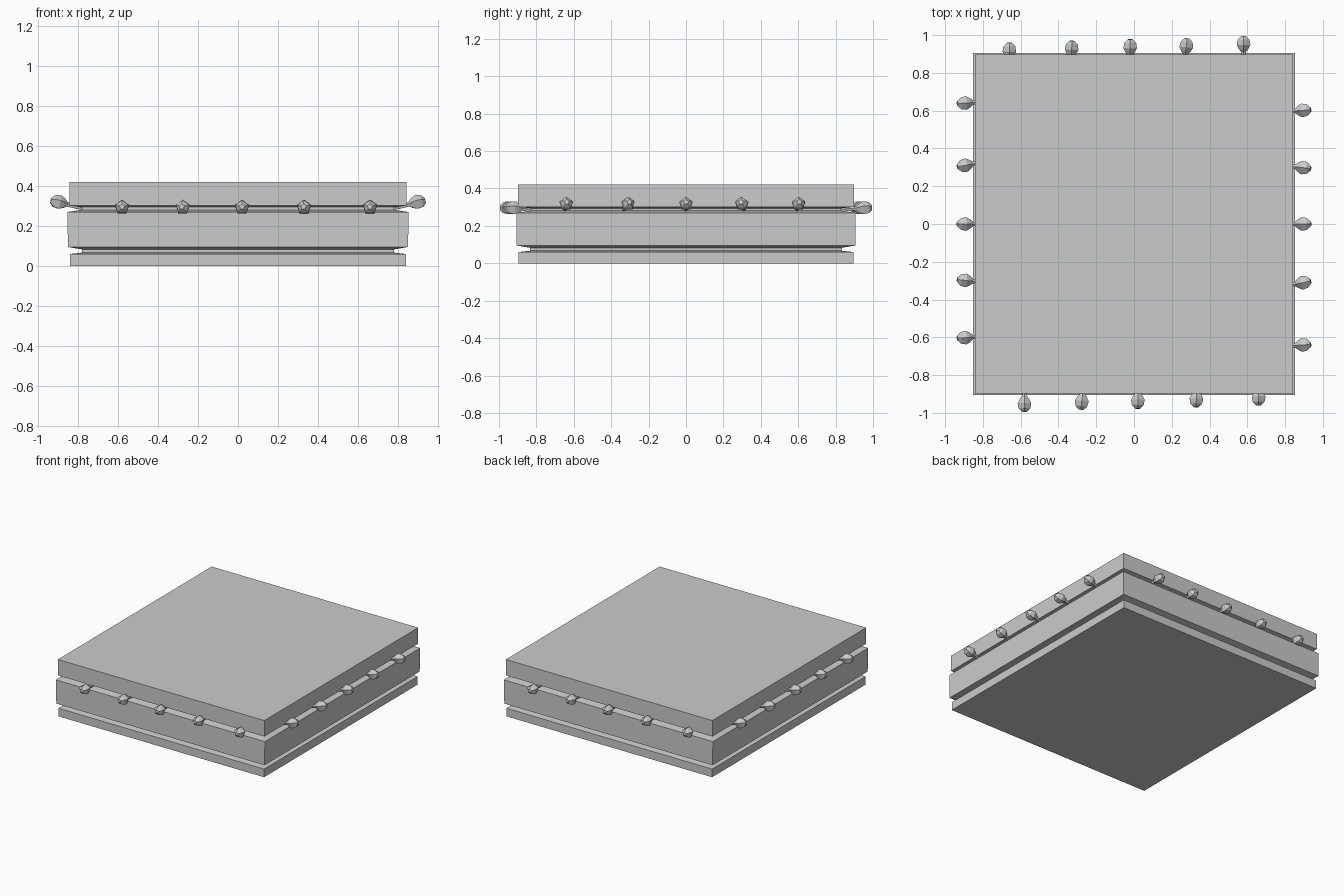
import bpy, bmesh, math
from mathutils import Vector

if "Cube" in bpy.data.objects:
    bpy.data.objects.remove(bpy.data.objects["Cube"])

grey = bpy.data.materials.new("light grey")
grey.diffuse_color = (0.6, 0.6, 0.6, 1)
grey.use_nodes = True
grey.node_tree.nodes["Principled BSDF"].inputs["Base Color"].default_value = grey.diffuse_color


def finish(bm, name):
    bmesh.ops.recalc_face_normals(bm, faces=bm.faces[:])
    me = bpy.data.meshes.new(name)
    bm.to_mesh(me)
    bm.free()
    me.materials.append(grey)
    ob = bpy.data.objects.new(name, me)
    bpy.context.collection.objects.link(ob)


def loft(bm, rings):
    """Join rings of points with quads and cap both ends."""
    rows = [[bm.verts.new(p) for p in ring] for ring in rings]
    n = len(rows[0])
    for a, b in zip(rows, rows[1:]):
        for i in range(n):
            j = (i + 1) % n
            bm.faces.new((a[i], a[j], b[j], b[i]))
    bm.faces.new(rows[0][::-1])
    bm.faces.new(rows[-1])


# Layered body: (z, half width x, half depth y), two grooves between three slabs
PROFILE = [(0, .84, .895), (.06, .84, .895),
           (.067, .78, .835), (.083, .78, .835),
           (.095, .85, .905), (.27, .853, .905),
           (.281, .78, .83), (.294, .78, .83),
           (.302, .843, .897), (.42, .843, .897)]
bm = bmesh.new()
loft(bm, [[(-x, -y, z), (x, -y, z), (x, y, z), (-x, y, z)] for z, x, y in PROFILE])
finish(bm, "layered_body")

# Pin: five-sided lathe, (distance along axis from head centre, radius)
PIN = [(.040, .014), (.022, .033), (-.006, .038), (-.027, .027), (-.046, .012)]


def pin(head, base, name):
    head, base = Vector(head), Vector(base)
    axis = (head - base).normalized()
    side = axis.cross(Vector((0, 0, 1))).normalized()
    up = side.cross(axis)
    profile = PIN + [(-(head - base).length, .009)]
    rings = []
    for d, r in profile:
        ring = []
        for i in range(5):
            a = math.tau * i / 5
            ring.append(head + axis * d + (up * math.cos(a) + side * math.sin(a)) * r)
        rings.append(ring)
    bm = bmesh.new()
    loft(bm, rings)
    finish(bm, name)


# Front row and left row; the back and right rows are the same turned half round
FRONT = [(-.58, -.955, -.58), (-.277, -.943, -.262), (.02, -.938, .02),
         (.33, -.93, .336), (.66, -.92, .66)]          # head x, head y, base x
LEFT = [(.64, .648), (.31, .335), (0, 0), (-.298, -.312), (-.602, -.592)]  # head y, base y
for s, f_name, l_name in ((1, "front", "left"), (-1, "back", "right")):
    for i, (hx, hy, bx) in enumerate(FRONT):
        pin((s * hx, s * hy, .294), (s * bx, -s * .82, .286), f"{f_name}_pin_{i + 1}")
    for i, (hy, by) in enumerate(LEFT):
        pin((-s * .897, s * hy, .318), (-s * .77, s * by, .285), f"{l_name}_pin_{i + 1}")
